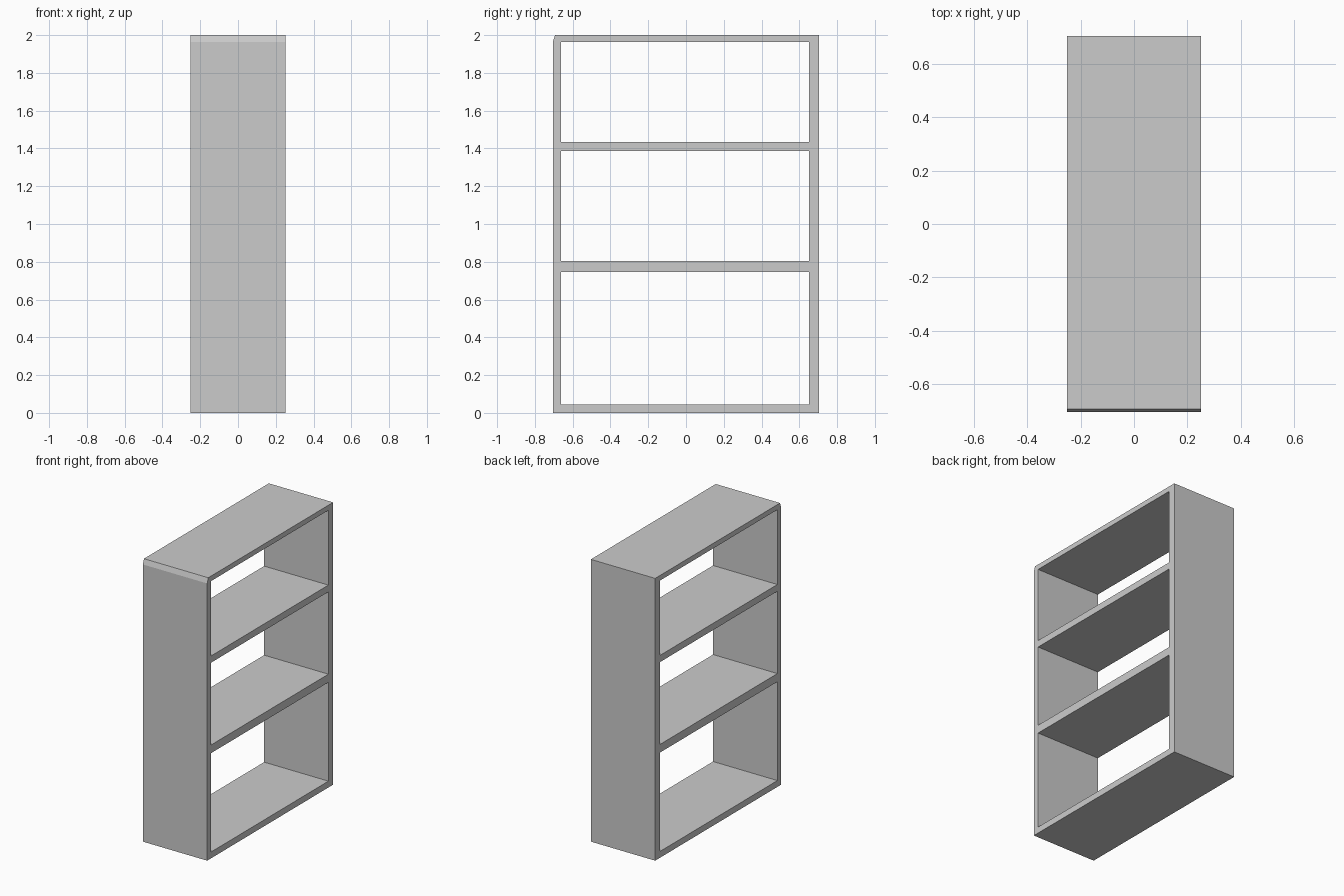
import bpy
import bmesh

if "Cube" in bpy.data.objects:
    bpy.data.objects.remove(bpy.data.objects["Cube"])

HALF_DEPTH = 0.252
# Panel boundaries across the width (y) and up the height (z)
YS = [-0.705, -0.663, 0.652, 0.705]
ZS = [0, 0.045, 0.745, 0.803, 1.386, 1.434, 1.964, 2.0]
CHAMFER = 0.012

bm = bmesh.new()

# Side profile: a grid of cells, leaving the three compartments open
grid = [[bm.verts.new((-HALF_DEPTH, y, z)) for y in YS] for z in ZS]
grid[-1][0].co.y += CHAMFER  # sloped top edge of the front panel
for r in range(len(ZS) - 1):
    for c in range(len(YS) - 1):
        if c == 1 and r % 2 == 1:
            continue
        bm.faces.new((grid[r][c], grid[r][c + 1],
                      grid[r + 1][c + 1], grid[r + 1][c]))

# Extrude the profile to the full shelf depth
ext = bmesh.ops.extrude_face_region(bm, geom=bm.faces[:], use_keep_orig=True)
moved = [g for g in ext["geom"] if isinstance(g, bmesh.types.BMVert)]
bmesh.ops.translate(bm, verts=moved, vec=(2 * HALF_DEPTH, 0, 0))
bmesh.ops.recalc_face_normals(bm, faces=bm.faces[:])

mesh = bpy.data.meshes.new("shelf_unit")
bm.to_mesh(mesh)
bm.free()
shelf = bpy.data.objects.new("shelf_unit", mesh)
bpy.context.collection.objects.link(shelf)
